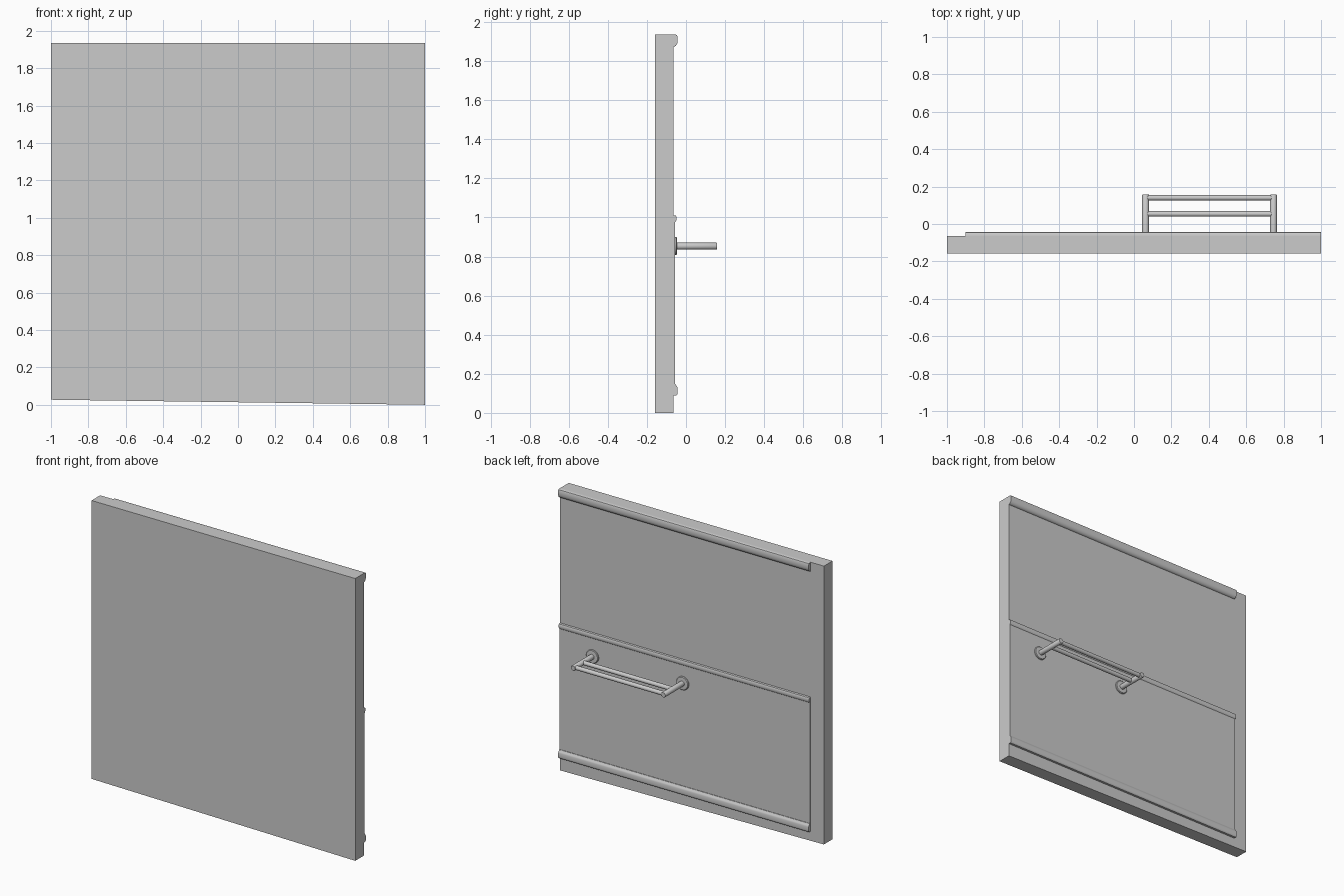
import bpy, bmesh, math

if "Cube" in bpy.data.objects:
    bpy.data.objects.remove(bpy.data.objects["Cube"])

X0, X1 = -0.9, 1.0      # extent of the trims along the wall
WALL = -0.065           # wall face carrying the trims
RACK_Z = 0.853


def finish(name, bm, smooth=False):
    bmesh.ops.recalc_face_normals(bm, faces=bm.faces)
    me = bpy.data.meshes.new(name)
    bm.to_mesh(me)
    bm.free()
    ob = bpy.data.objects.new(name, me)
    bpy.context.collection.objects.link(ob)
    if smooth:
        bpy.ops.object.select_all(action='DESELECT')
        bpy.context.view_layer.objects.active = ob
        ob.select_set(True)
        bpy.ops.object.shade_smooth_by_angle(angle=math.radians(40))
    return ob


def prism(name, pts, offset, smooth=False):
    """Extrude a closed 3D outline by an offset vector."""
    bm = bmesh.new()
    face = bm.faces.new([bm.verts.new(p) for p in pts])
    new = bmesh.ops.extrude_face_region(bm, geom=[face], use_keep_orig=True)
    verts = [g for g in new['geom'] if isinstance(g, bmesh.types.BMVert)]
    bmesh.ops.translate(bm, verts=verts, vec=offset)
    return finish(name, bm, smooth)


def trim(name, profile):
    """Moulding: a (y, z) profile run along x."""
    return prism(name, [(X0, y, z) for y, z in profile], (X1 - X0, 0, 0), True)


def lathe(name, profile, origin, axis, n=32):
    """Spin a (radius, distance) profile around the x or y axis."""
    bm = bmesh.new()
    rings = []
    for r, d in profile:
        ring = []
        for i in range(n):
            a = 2 * math.pi * i / n
            u, v = r * math.cos(a), r * math.sin(a)
            p = (u, d, v) if axis == 'y' else (d, u, v)
            ring.append(bm.verts.new([o + c for o, c in zip(origin, p)]))
        rings.append(ring)
    for a, b in zip(rings, rings[1:]):
        for i in range(n):
            j = (i + 1) % n
            bm.faces.new((a[i], a[j], b[j], b[i]))
    bm.faces.new(rings[0])
    bm.faces.new(rings[-1])
    return finish(name, bm, True)


# Wall slab with a slightly sloping bottom edge
prism("wall", [(-1, -0.158, 0.027), (1, -0.158, 0), (1, -0.158, 1.935),
               (-1, -0.158, 1.935)], (0, WALL + 0.158, 0))

# Thin panel covering the lower part of the wall
prism("lower_panel", [(X0, WALL - 0.005, 0.095), (X1, WALL - 0.005, 0.095),
                      (X1, WALL - 0.005, 0.985), (X0, WALL - 0.005, 0.985)],
      (0, 0.014, 0))

# Mouldings: cornice, middle rail and skirting
b = WALL - 0.003
trim("top_moulding", [(b, 1.872), (-0.060, 1.873), (-0.052, 1.878),
                      (-0.046, 1.887), (-0.043, 1.897), (-0.043, 1.925),
                      (-0.046, 1.932), (-0.052, 1.935), (b, 1.935)])
trim("middle_rail", [(b, 0.975), (-0.056, 0.975), (-0.051, 0.980),
                     (-0.049, 0.988), (-0.049, 1.003), (-0.052, 1.009),
                     (-0.057, 1.011), (b, 1.011)])
trim("bottom_moulding", [(b, 0.090), (-0.050, 0.090), (-0.044, 0.096),
                         (-0.043, 0.103), (-0.043, 0.127), (-0.046, 0.136),
                         (-0.051, 0.141), (-0.053, 0.148), (b, 0.149)])

# Towel rack: two flanged arms joined by two bars
ARMS = {"left": 0.062, "right": 0.746}
for side, x in ARMS.items():
    at = (x, 0, RACK_Z)
    lathe(side + "_flange", [(0.046, -0.060), (0.046, -0.050),
                             (0.042, -0.046), (0.025, -0.045)], at, 'y')
    lathe(side + "_arm", [(0.018, -0.055), (0.018, 0.155), (0.016, 0.158)],
          at, 'y')

for name, y in (("inner_bar", 0.054), ("outer_bar", 0.140)):
    lathe(name, [(0.0145, ARMS["left"]), (0.0145, ARMS["right"])],
          (0, y, RACK_Z), 'x', 24)
